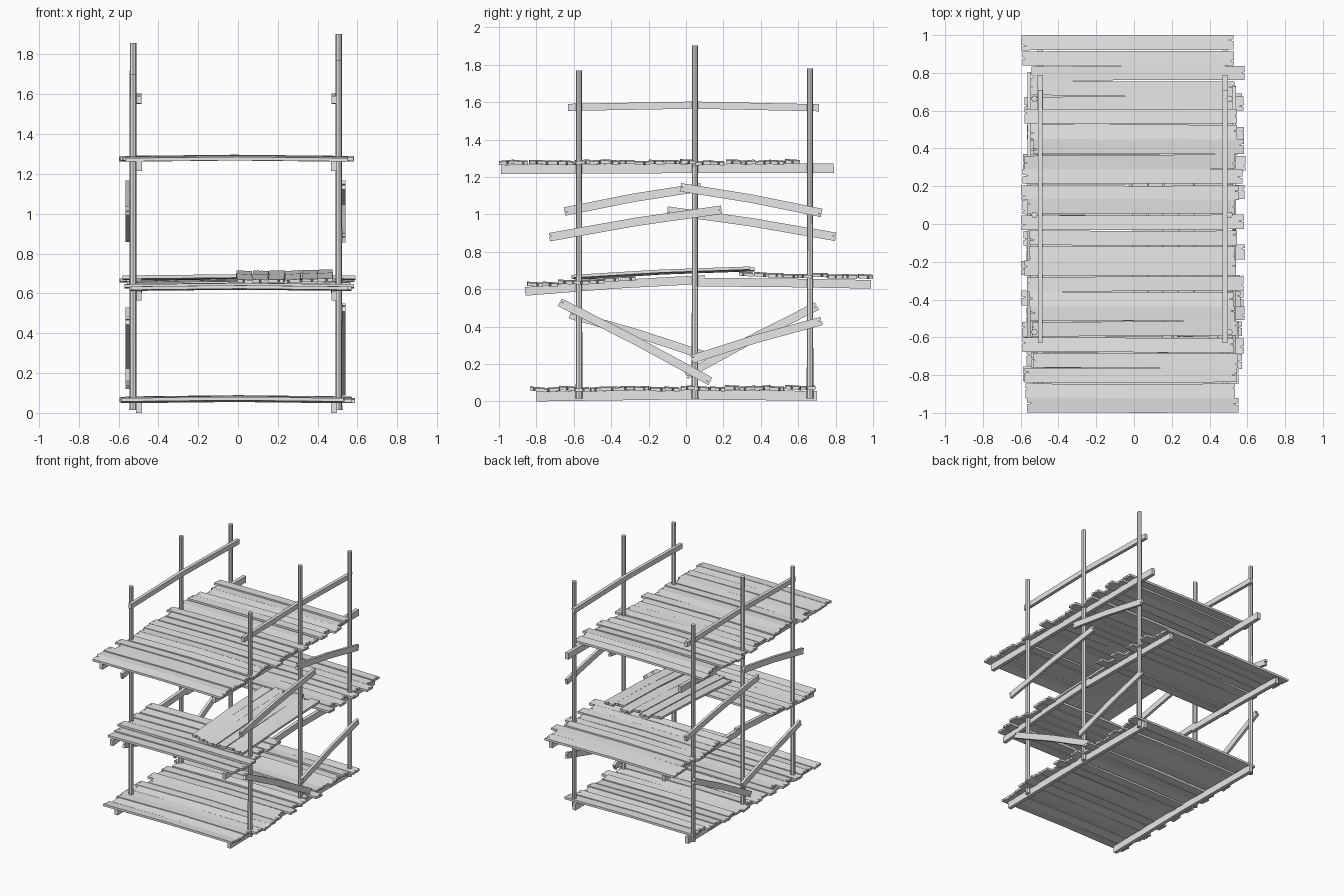
import bpy, bmesh, random
from mathutils import Vector as V

random.seed(7)
if "Cube" in bpy.data.objects:
    bpy.data.objects.remove(bpy.data.objects["Cube"], do_unlink=True)

wood = bpy.data.materials.new("pale_grey_wood")
wood.use_nodes = True
wood.diffuse_color = (0.8, 0.8, 0.8, 1)
wood.node_tree.nodes["Principled BSDF"].inputs["Base Color"].default_value = (0.8, 0.8, 0.8, 1)


def finish(name, bm):
    bmesh.ops.recalc_face_normals(bm, faces=bm.faces)
    mesh = bpy.data.meshes.new(name)
    bm.to_mesh(mesh)
    bm.free()
    mesh.materials.append(wood)
    ob = bpy.data.objects.new(name, mesh)
    bpy.context.collection.objects.link(ob)
    return ob


def jit(a):
    return random.uniform(-a, a)


def board(bm, p, q, wide, thick, bend, split=0.0):
    """Rough board from p to q, bent at the middle, with an optional split in each end."""
    p, q, wide, thick = V(p), V(q), V(wide), V(thick)
    mid = (p + q) / 2 + V(bend)
    lo, hi = bm.verts.new(mid - wide / 2), bm.verts.new(mid + wide / 2)
    faces = []
    for end in (p, q):
        pts = [end + wide * 0.5]
        if split:
            at, inward = random.uniform(-0.25, 0.25), (mid - end).normalized() * split
            pts += [end + wide * (at + 0.06), end + wide * at + inward, end + wide * (at - 0.06)]
        pts.append(end - wide * 0.5)
        ring = [bm.verts.new(c) for c in pts]
        faces.append(bm.faces.new([lo, hi] + ring))
    ext = bmesh.ops.extrude_face_region(bm, geom=faces, use_keep_orig=True)
    moved = [g for g in ext["geom"] if isinstance(g, bmesh.types.BMVert)]
    bmesh.ops.translate(bm, verts=moved, vec=thick)


def deck(name, y0, y1, count, z0, z1):
    """Row of crosswise planks whose undersides run from z0 to z1."""
    bm = bmesh.new()
    pitch = (y1 - y0) / count
    for i in range(count):
        t = (i + 0.5) / count
        y, z = y0 + pitch * (i + 0.5), z0 + (z1 - z0) * t + jit(0.004)
        skew = 0.003 if i in (0, count - 1) else 0.006
        board(bm, (-0.565 + jit(0.032), y + jit(skew), z), (0.56 + jit(0.035), y + jit(skew), z),
              (0, pitch * random.uniform(0.93, 1.0), jit(0.008)), (0, 0, 0.017),
              (0, jit(0.004), 0.006), random.uniform(0.01, 0.03))
    finish(name, bm)


def lengthwise(name, x, start, end, height, thick, bend=(0, 0, 0), split=0.0):
    """Upright board running front to back; start and end are (y, z) centres."""
    bm = bmesh.new()
    d = V((0, end[0] - start[0], end[1] - start[1])).normalized()
    up = V((0, -d.z, d.y)) * height
    board(bm, (x - thick / 2, *start), (x - thick / 2, *end), up, (thick, 0, 0), bend, split)
    finish(name, bm)


# Posts
tops = {"right": (-0.527, (1.70, 1.857, 1.715)), "left": (0.506, (1.77, 1.903, 1.78))}
for side, (x, heights) in tops.items():
    for place, y, top in zip(("front", "middle", "back"), (-0.572, 0.048, 0.663), heights):
        bm = bmesh.new()
        bmesh.ops.create_cone(bm, cap_ends=True, segments=8, radius1=0.0175, radius2=0.0165,
                              depth=top - 0.015)
        bmesh.ops.translate(bm, verts=bm.verts, vec=(x, y, (top + 0.015) / 2))
        finish(f"{place}_{side}_post", bm)

# Beams under the decks and hand rails, on both sides
for side, x in (("right", -0.497), ("left", 0.482)):
    lengthwise(f"bottom_beam_{side}", x, (-0.80, 0.026), (0.70, 0.03), 0.052, 0.028, (0, 0, 0.008))
    lengthwise(f"front_landing_beam_{side}", x, (-0.86, 0.588), (0.10, 0.652), 0.046, 0.026, (0, 0, 0.006))
    lengthwise(f"back_landing_beam_{side}", x, (0.06, 0.638), (0.99, 0.626), 0.046, 0.028, (0, 0, 0.002))
    lengthwise(f"top_beam_{side}", x, (-0.99, 1.24), (0.79, 1.246), 0.05, 0.028, (0, 0, 0.002))
    lengthwise(f"hand_rail_{side}", x, (-0.63, 1.572), (0.71, 1.57), 0.038, 0.025, (0, 0, 0.013))

# Decks
deck("bottom_deck", -0.835, 0.69, 19, 0.055, 0.06)
deck("front_landing", -0.85, -0.27, 7, 0.61, 0.648)
deck("back_landing", 0.28, 1.0, 9, 0.667, 0.657)
deck("top_deck", -1.0, 0.61, 20, 1.267, 1.267)

# Ramp of long planks bridging the two landings
bm = bmesh.new()
for i in range(6):
    x, z = 0.032 + 0.081 * i, jit(0.004)
    board(bm, (x + jit(0.004), -0.59 + jit(0.03), 0.655 + z), (x + jit(0.004), 0.34 + jit(0.03), 0.70 + z),
          (0.078, 0, jit(0.008)), (0, 0, 0.016), (jit(0.004), 0, 0.006), 0.02)
finish("ramp_planks", bm)

# Diagonal braces nailed outside the posts
for side, x, braces in (
    ("left", 0.531, (("upper_front", (-0.73, 0.878), (0.19, 1.025)),
                     ("upper_back", (-0.03, 1.145), (0.725, 1.008)),
                     ("lower_front", (-0.675, 0.53), (0.13, 0.107)),
                     ("lower_back", (0.03, 0.225), (0.725, 0.43)))),
    ("right", -0.555, (("upper_front", (-0.65, 1.015), (0.08, 1.145)),
                       ("upper_back", (-0.10, 1.02), (0.80, 0.88)),
                       ("lower_front", (-0.62, 0.465), (0.10, 0.245)),
                       ("lower_back", (0.0, 0.14), (0.70, 0.51)))),
):
    for name, start, end in braces:
        lengthwise(f"{name}_brace_{side}", x, start, end, 0.045, 0.02, (0, 0, 0.008), 0.02)
